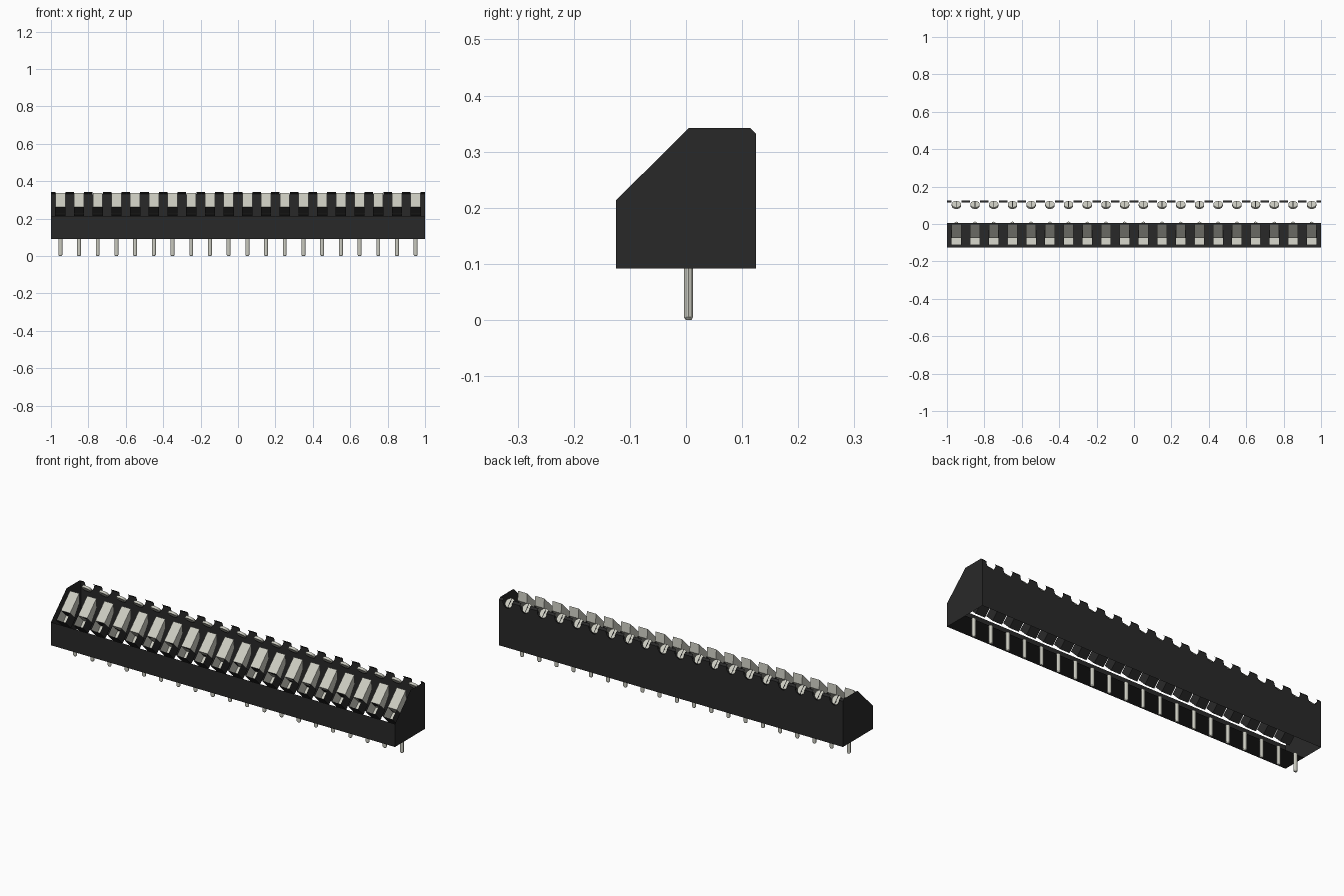
import bpy, bmesh, math
from mathutils import Matrix

cube = bpy.data.objects.get("Cube")
if cube:
    bpy.data.objects.remove(cube, do_unlink=True)

POLES, PITCH = 20, 0.1
CENTRES = [-0.95 + PITCH * i for i in range(POLES)]
HALF = 0.0275          # half width of each window
FLOOR, TOP, BACK = 0.092, 0.342, 0.125


def material(name, rgb):
    m = bpy.data.materials.new(name)
    m.use_nodes = True
    m.diffuse_color = (*rgb, 1)
    m.node_tree.nodes["Principled BSDF"].inputs["Base Color"].default_value = (*rgb, 1)
    return m


black = material("black plastic", (0.022, 0.022, 0.022))
metal = material("pale metal", (0.6, 0.6, 0.53))


def finish(name, bm, mat):
    bmesh.ops.remove_doubles(bm, verts=bm.verts, dist=0.00005)
    mesh = bpy.data.meshes.new(name)
    bm.to_mesh(mesh)
    bm.free()
    mesh.materials.append(mat)
    ob = bpy.data.objects.new(name, mesh)
    bpy.context.collection.objects.link(ob)


def face(bm, pts):
    bm.faces.new([bm.verts.new(p) for p in pts])


def strip(bm, a, b, x0, x1):
    """Flat panel between two (y, z) points, spanning x0 to x1."""
    face(bm, [(x0, *a), (x1, *a), (x1, *b), (x0, *b)])


def prism(bm, profile, x0, x1, open_edges=()):
    """Extrude a (y, z) profile along x, leaving the listed edges open."""
    for x in (x0, x1):
        pts = [(x, *p) for p in profile]
        face(bm, pts if x == x1 else pts[::-1])
    n = len(profile)
    for i in range(n):
        if i not in open_edges:
            strip(bm, profile[(i + 1) % n], profile[i], x0, x1)


def slope(t, depth=0.0):
    """Point along the sloping front, pushed inward by depth."""
    d = depth * math.sqrt(0.5)
    return (-BACK + 0.13 * t + d, 0.213 + 0.129 * t - d)


# Open housing shell: end walls, front wall and the front half of the floor
HOLE, LIP, END = 0.09, 0.38, 0.96
bm = bmesh.new()
prism(bm, [(-BACK, FLOOR), (BACK, FLOOR), (BACK, 0.332), (0.115, TOP), slope(1), slope(0)],
      -1, 1, open_edges=(0, 1, 2, 3, 4))
strip(bm, (0.005, FLOOR), (-BACK, FLOOR), -1, 1)

# Back wall with a rounded notch at each screw, and its chamfered top edge
for c in CENTRES:
    lo, hi = c - PITCH / 2, c + PITCH / 2
    arc = [(c + 0.027 * math.cos(a), BACK, 0.332 - 0.033 * math.sin(a))
           for a in (math.pi * k / 10 for k in range(11))]
    face(bm, [(lo, BACK, FLOOR), (lo, BACK, 0.332)] + arc[::-1]
         + [(hi, BACK, 0.332), (hi, BACK, FLOOR)])
    for x0, x1 in ((lo, c - 0.027), (c + 0.027, hi)):
        strip(bm, (0.115, TOP), (BACK, 0.332), x1, x0)
finish("housing", bm, black)

# Wire pockets: dark outside, pale lining inside
for name, mat, gap in (("wire_pockets", black, 0), ("pocket_linings", metal, 0.002)):
    bm = bmesh.new()
    for c in CENTRES:
        low, depth = HOLE + gap * 5, 0.062 - gap
        prism(bm, [slope(low), slope(LIP), slope(LIP, depth), slope(low, depth)],
              c - HALF + gap, c + HALF - gap, open_edges=(0,))
    finish(name, bm, mat)

# Push buttons filling the upper part of each window, with upright backs
bm = bmesh.new()
top_y, top_z = slope(END)
for c in CENTRES:
    prism(bm, [slope(LIP), (top_y, top_z), (top_y + 0.004, top_z - 0.05), slope(LIP, 0.052)],
          c - HALF + 0.001, c + HALF - 0.001)
finish("push_buttons", bm, metal)

# Tilted screw heads in the notches, each with a dark slot
heads, slots = bmesh.new(), bmesh.new()
tilt = Matrix.Rotation(-math.pi / 4, 4, 'X')
for c in CENTRES:
    place = Matrix.Translation((c, 0.102, 0.316)) @ tilt
    bmesh.ops.create_cone(heads, cap_ends=True, segments=20, radius1=0.025,
                          radius2=0.025, depth=0.012, matrix=place)
    bmesh.ops.create_cube(slots, size=1, matrix=place @ Matrix.Translation((0, 0, 0.0055))
                          @ Matrix.Diagonal((0.004, 0.046, 0.002, 1)))
finish("screw_heads", heads, metal)
finish("screw_slots", slots, black)

# Slightly flattened solder pins with tapered tips
bm = bmesh.new()
for c in CENTRES:
    for z0, z1, r0 in ((0, 0.005, 0.005), (0.005, FLOOR + 0.003, 0.008)):
        bmesh.ops.create_cone(bm, cap_ends=(z0 == 0), segments=12, radius1=r0, radius2=0.008,
                              depth=z1 - z0,
                              matrix=Matrix.Translation((c, 0.0045, (z0 + z1) / 2))
                              @ Matrix.Diagonal((1.3, 1, 1, 1)))
finish("solder_pins", bm, metal)
